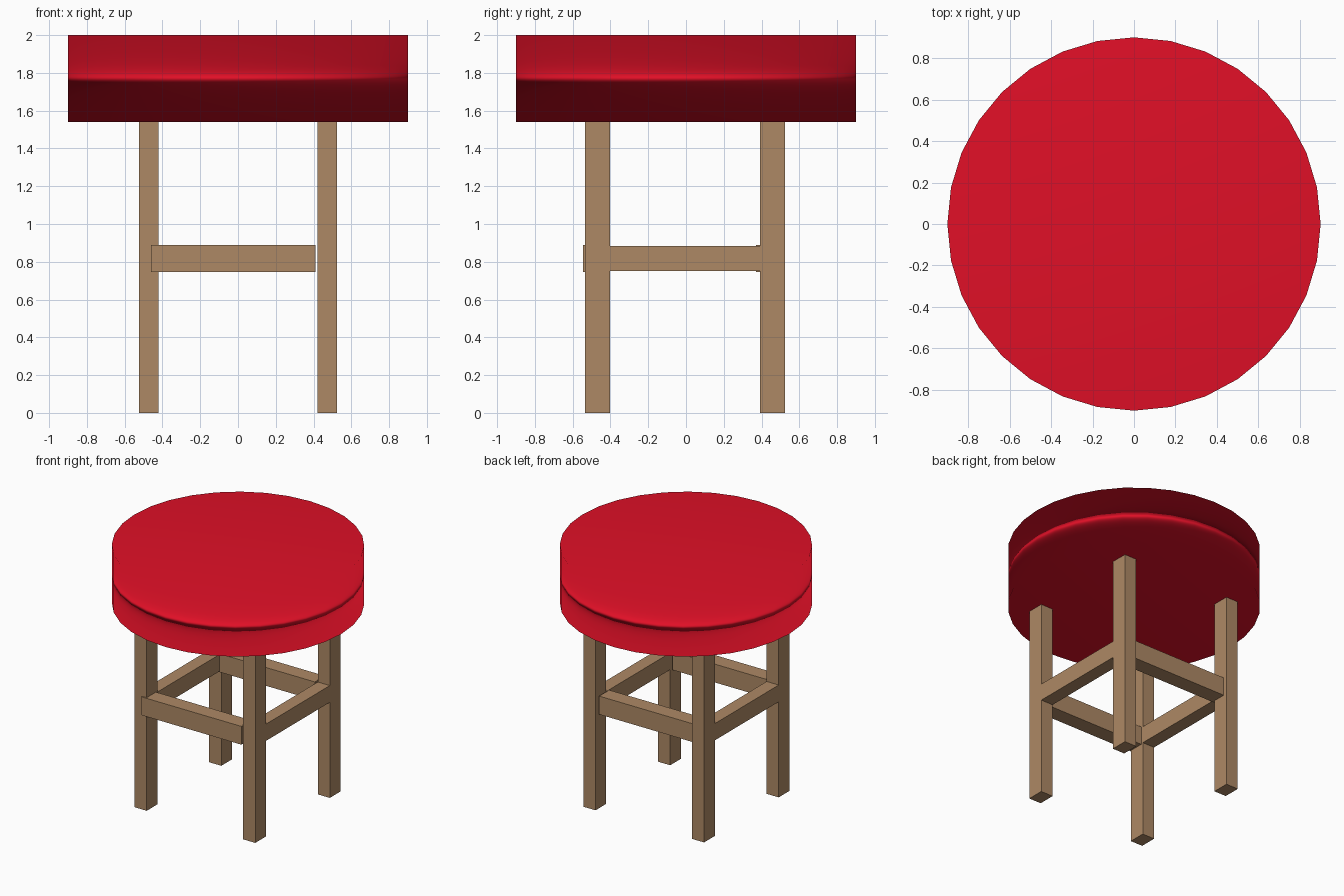
import bpy

if "Cube" in bpy.data.objects:
    bpy.data.objects.remove(bpy.data.objects["Cube"])


def material(name, color):
    mat = bpy.data.materials.new(name)
    mat.diffuse_color = color
    mat.use_nodes = True
    mat.node_tree.nodes["Principled BSDF"].inputs["Base Color"].default_value = mat.diffuse_color
    return mat


WOOD = material("wood", (0.42, 0.25, 0.13, 1))
RED = material("red_cushion", (0.75, 0.005, 0.02, 1))


def box(name, x, y, z):
    """Wooden bar spanning the given (min, max) ranges."""
    spans = (x, y, z)
    bpy.ops.mesh.primitive_cube_add(size=1, location=[(a + b) / 2 for a, b in spans])
    obj = bpy.context.object
    obj.name = name
    obj.scale = [b - a for a, b in spans]
    bpy.ops.object.transform_apply(location=False, rotation=False, scale=True)
    obj.data.materials.append(WOOD)
    return obj


# Round cushion, softly shaded over its rim
bpy.ops.mesh.primitive_cylinder_add(vertices=32, radius=0.9, depth=0.46, location=(0, 0, 1.77))
seat = bpy.context.object
seat.name = "seat"
seat.data.materials.append(RED)
bpy.ops.object.shade_smooth()
seat.modifiers.new("cap_weighted_normals", 'WEIGHTED_NORMAL').mode = 'FACE_AREA'

# Legs and the flush side rails between them
LEG_X = {"left": (-0.525, -0.42), "right": (0.42, 0.525)}
LEG_Y = {"front": (-0.535, -0.403), "back": (0.392, 0.525)}
for side, x in LEG_X.items():
    for end, y in LEG_Y.items():
        box(f"{end}_{side}_leg", x, y, (0, 1.55))
    box(f"{side}_rail", x, (LEG_Y["front"][1], LEG_Y["back"][0]), (0.752, 0.884))

# Front and back rails, let into the left legs and just short of the right ones
for end, y in {"front": (-0.545, -0.42), "back": (0.37, 0.495)}.items():
    box(f"{end}_rail", (-0.46, 0.41), y, (0.746, 0.89))
